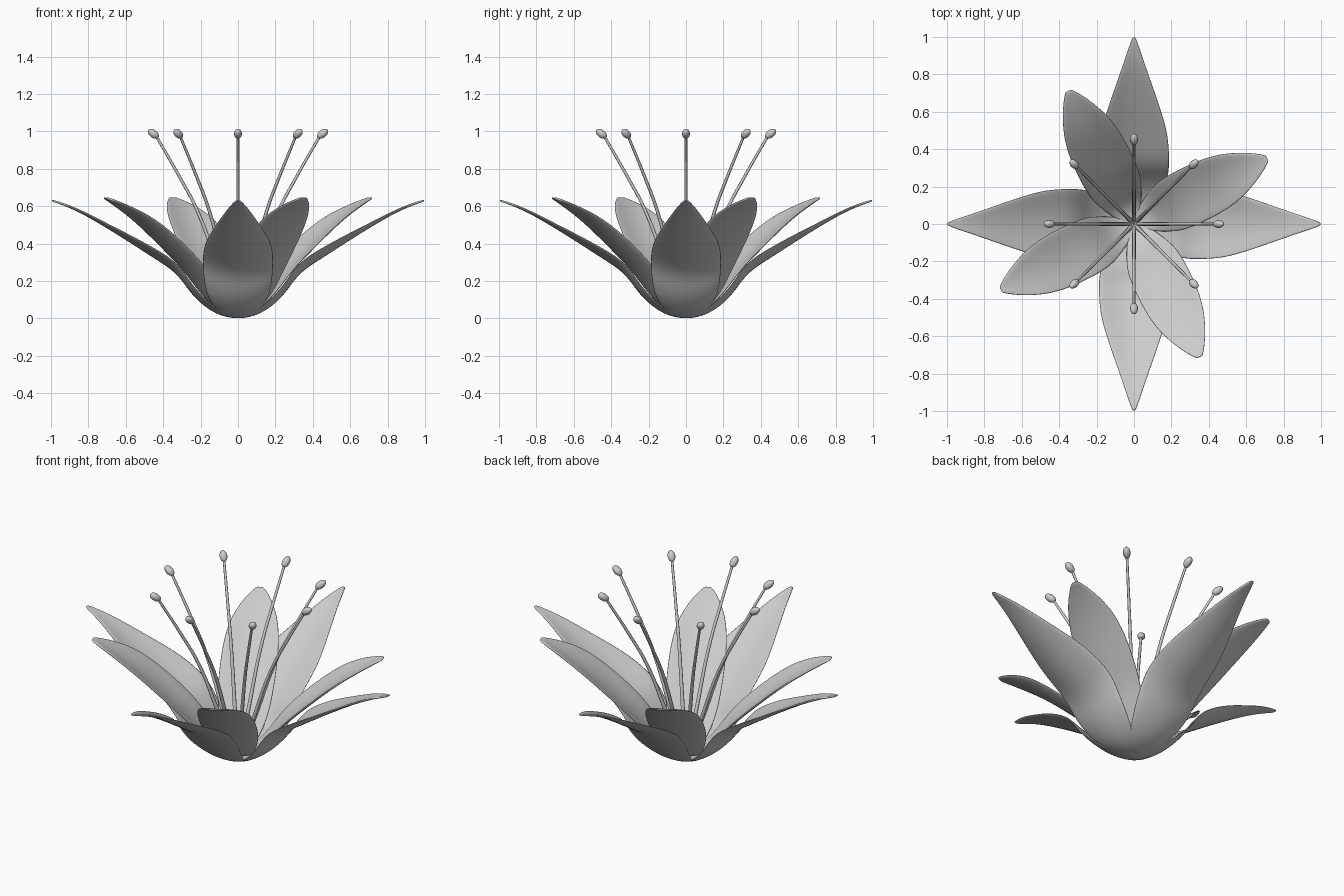
import bpy, math
from mathutils import Vector

if "Cube" in bpy.data.objects:
    bpy.data.objects.remove(bpy.data.objects["Cube"])

# petal stations: (distance from centre, height of midrib, half width)
OUTER = [(0.0, 0.0, 0.02), (0.05, 0.003, 0.065), (0.12, 0.022, 0.13), (0.2, 0.075, 0.17),
         (0.26, 0.14, 0.186), (0.30, 0.20, 0.192), (0.36, 0.262, 0.194), (0.47, 0.33, 0.188),
         (0.57, 0.397, 0.162), (0.70, 0.48, 0.117), (0.85, 0.57, 0.062), (0.95, 0.61, 0.028),
         (1.0, 0.625, 0.008)]
INNER = [(0.0, 0.018, 0.02), (0.06, 0.028, 0.07), (0.12, 0.06, 0.105), (0.18, 0.125, 0.135),
         (0.23, 0.19, 0.150), (0.30, 0.265, 0.158), (0.40, 0.355, 0.160), (0.50, 0.445, 0.153),
         (0.60, 0.525, 0.13), (0.70, 0.59, 0.085), (0.77, 0.628, 0.04), (0.797, 0.639, 0.016)]
ACROSS = [-1, -0.5, 0, 0.5, 1]


def make_petal(name, stations, angle):
    # cupped blade, thickened inwards and smoothed
    verts = [(r, u * w, z + 1.5 * (u * w) ** 2) for r, z, w in stations for u in ACROSS]
    n = len(ACROSS)
    faces = [(i * n + j, (i + 1) * n + j, (i + 1) * n + j + 1, i * n + j + 1)
             for i in range(len(stations) - 1) for j in range(n - 1)]
    mesh = bpy.data.meshes.new(name)
    mesh.from_pydata(verts, [], faces)
    for p in mesh.polygons:
        p.use_smooth = True
    ob = bpy.data.objects.new(name, mesh)
    bpy.context.collection.objects.link(ob)
    ob.rotation_euler.z = angle
    solid = ob.modifiers.new("thickness", 'SOLIDIFY')
    solid.thickness = 0.012
    solid.offset = 1
    sub = ob.modifiers.new("smooth", 'SUBSURF')
    sub.levels = sub.render_levels = 2


def make_stamen(index, angle):
    # thin filament bending outwards
    path = [(0.02, 0.02, 1.3), (0.10, 0.25, 1.2), (0.215, 0.57, 1.0),
            (0.32, 0.77, 0.9), (0.435, 0.97, 0.8)]
    curve = bpy.data.curves.new(f"filament_{index}", 'CURVE')
    curve.dimensions = '3D'
    curve.bevel_depth = 0.009
    curve.bevel_resolution = 2
    curve.use_fill_caps = True
    spline = curve.splines.new('BEZIER')
    spline.bezier_points.add(len(path) - 1)
    spline.resolution_u = 5
    for point, (r, z, size) in zip(spline.bezier_points, path):
        point.co = (r, 0, z)
        point.radius = size
        point.handle_left_type = point.handle_right_type = 'AUTO'
    ob = bpy.data.objects.new(f"filament_{index}", curve)
    bpy.context.collection.objects.link(ob)
    ob.rotation_euler.z = angle

    # oval anther at the tip
    bpy.ops.mesh.primitive_uv_sphere_add(
        segments=16, ring_count=10, radius=1,
        location=(0.452 * math.cos(angle), 0.452 * math.sin(angle), 0.987))
    anther = bpy.context.object
    anther.name = f"anther_{index}"
    anther.scale = (0.021, 0.021, 0.034)
    direction = Vector((0.8 * math.cos(angle), 0.8 * math.sin(angle), 0.6))
    anther.rotation_euler = direction.to_track_quat('Z', 'Y').to_euler()
    bpy.ops.object.shade_smooth()


# two whorls of four petals
for k in range(4):
    make_petal(f"outer_petal_{k + 1}", OUTER, k * math.pi / 2)
    make_petal(f"inner_petal_{k + 1}", INNER, k * math.pi / 2 + math.radians(26.3))

# ring of eight stamens
for k in range(8):
    make_stamen(k + 1, k * math.pi / 4)
